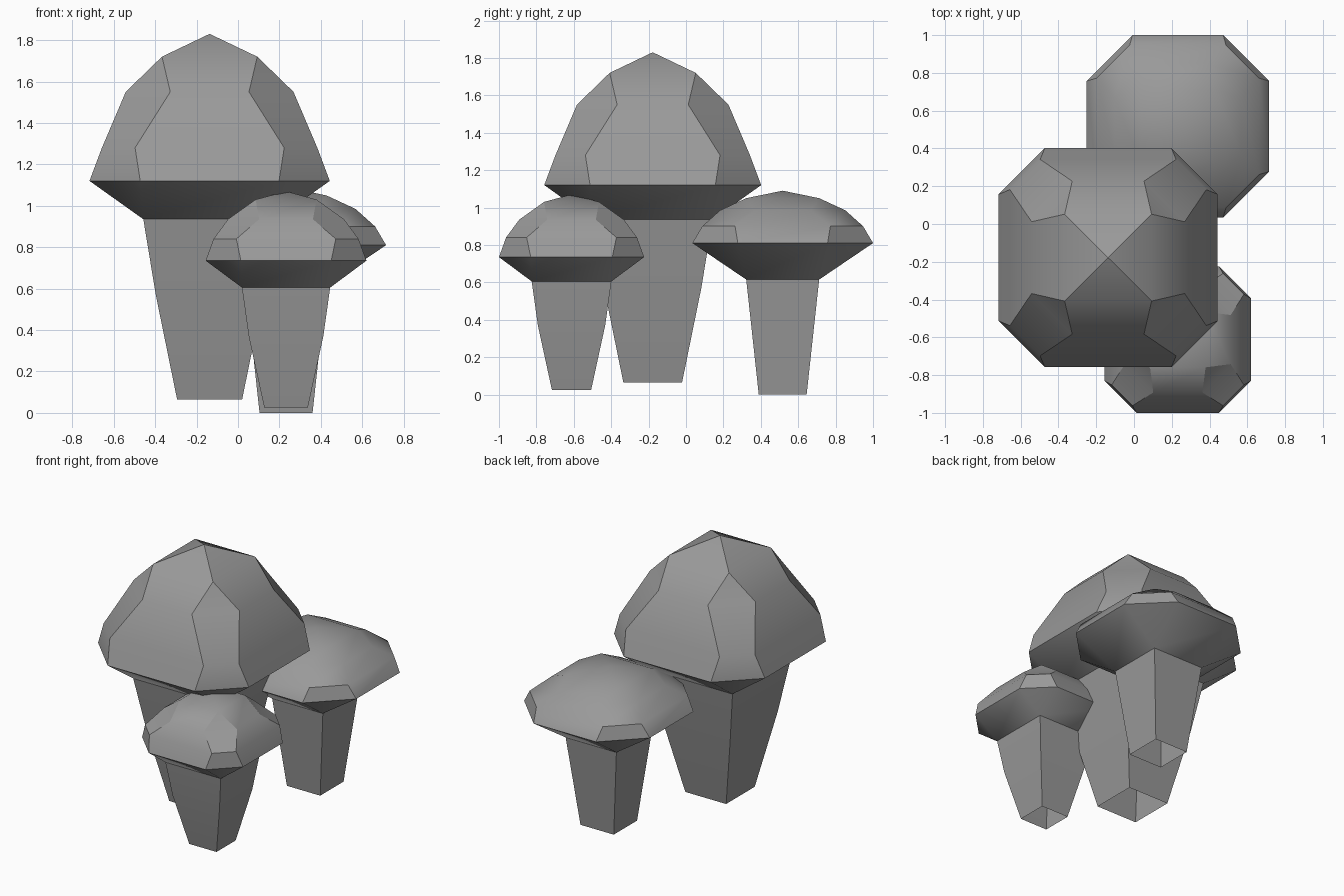
import bpy
import bmesh
from math import radians

cube = bpy.data.objects.get("Cube")
if cube:
    bpy.data.objects.remove(cube)

grey = bpy.data.materials.new("stone_grey")
grey.use_nodes = True
colour = (0.32, 0.32, 0.32, 1)
grey.diffuse_color = colour
grey.node_tree.nodes["Principled BSDF"].inputs["Base Color"].default_value = colour


def ring(bm, half, flat, z):
    """Eight points of a square with cut corners; flat == half is a plain square."""
    corners = [(half, -flat), (half, flat), (flat, half), (-flat, half),
               (-half, flat), (-half, -flat), (-flat, -half), (flat, -half)]
    return [bm.verts.new((x, y, z)) for x, y in corners]


def loft(name, centre, profile):
    """Join rings from bottom to top, welding collapsed corners."""
    bm = bmesh.new()
    rings = [ring(bm, *level) for level in profile]
    for low, high in zip(rings, rings[1:]):
        for i in range(8):
            j = (i + 1) % 8
            bm.faces.new((low[i], low[j], high[j], high[i]))
    bmesh.ops.remove_doubles(bm, verts=bm.verts, dist=0.0005)
    mesh = bpy.data.meshes.new(name)
    bm.to_mesh(mesh)
    bm.free()
    mesh.materials.append(grey)
    obj = bpy.data.objects.new(name, mesh)
    obj.location = (*centre, 0)
    bpy.context.collection.objects.link(obj)
    bpy.ops.object.select_all(action="DESELECT")
    obj.select_set(True)
    bpy.context.view_layer.objects.active = obj
    bpy.ops.object.shade_smooth_by_angle(angle=radians(32))


def mushroom(name, centre, stem, cap, tip):
    # Tapered square stem, open at the foot
    loft(name + "_stem", centre, [(h, h, z) for h, z in stem])
    # Cap: underside from the stem top, faceted dome, pointed tip
    top, z = stem[-1]
    loft(name + "_cap", centre, [(top, top, z)] + cap + [(0, 0, tip)])


mushroom("large_mushroom", (-0.137, -0.178),
         [(0.157, 0.065), (0.26, 0.57), (0.32, 0.935)],
         [(0.58, 0.335, 1.12), (0.52, 0.36, 1.28),
          (0.405, 0.19, 1.55), (0.23, 0.23, 1.72)], 1.83)

mushroom("front_mushroom", (0.232, -0.612),
         [(0.105, 0.025), (0.18, 0.37), (0.213, 0.605)],
         [(0.388, 0.218, 0.735), (0.35, 0.24, 0.84),
          (0.28, 0.13, 0.935), (0.147, 0.147, 1.03)], 1.07)

mushroom("back_mushroom", (0.232, 0.517),
         [(0.128, 0), (0.165, 0.34), (0.195, 0.615)],
         [(0.483, 0.24, 0.81), (0.43, 0.255, 0.9),
          (0.335, 0.15, 0.985), (0.195, 0.195, 1.05)], 1.09)
